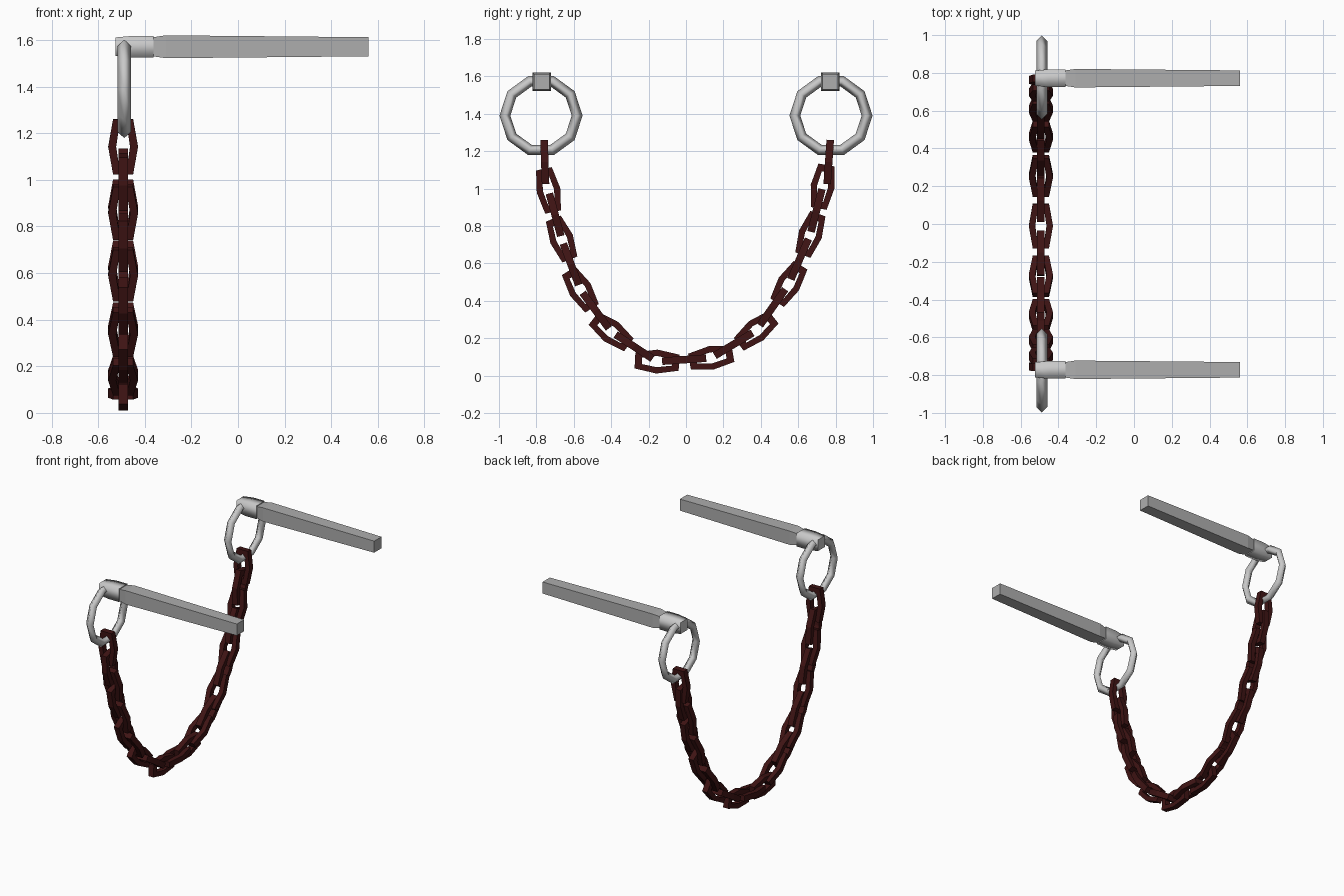
import bpy
import bmesh
from math import sin, cos, pi, radians, atan2
from mathutils import Matrix, Vector

cube = bpy.data.objects.get("Cube")
if cube:
    bpy.data.objects.remove(cube, do_unlink=True)


def material(name, color):
    m = bpy.data.materials.new(name)
    m.use_nodes = True
    m.diffuse_color = (*color, 1)
    m.node_tree.nodes["Principled BSDF"].inputs["Base Color"].default_value = (*color, 1)
    return m


BAR = material("grey steel", (0.42, 0.42, 0.42))
METAL = material("pale steel", (0.58, 0.58, 0.58))
RUST = material("dark red rust", (0.05, 0.007, 0.007))


def loft(name, loops, mat, closed, smooth=False, matrix=Matrix()):
    """Skin matching point loops; closed joins the last to the first, else caps."""
    bm = bmesh.new()
    rows = [[bm.verts.new(matrix @ Vector(p)) for p in loop] for loop in loops]
    pairs = list(zip(rows, rows[1:]))
    if closed:
        pairs.append((rows[-1], rows[0]))
    for a, b in pairs:
        for i in range(len(a)):
            j = (i + 1) % len(a)
            bm.faces.new((a[i], a[j], b[j], b[i])).smooth = smooth
    if not closed:
        bm.faces.new(rows[0])
        bm.faces.new(rows[-1])
    bmesh.ops.recalc_face_normals(bm, faces=bm.faces[:])
    mesh = bpy.data.meshes.new(name)
    bm.to_mesh(mesh)
    bm.free()
    mesh.materials.append(mat)
    obj = bpy.data.objects.new(name, mesh)
    bpy.context.collection.objects.link(obj)
    return obj


def square(x, y, z, h):
    return [(x, y + a * h, z + b * h) for a, b in ((-1, -1), (1, -1), (1, 1), (-1, 1))]


def decagon(x, y, z, r):
    return [(x, y + r * cos(i * pi / 5), z + r * sin(i * pi / 5)) for i in range(10)]


# Spikes with collars and hanging rings, one pair
AXIS_Z, RING_Z, RING_X = 1.571, 1.39, -0.488
for side, y in (("front", -0.772), ("back", 0.772)):
    loft(side + "_spike", [square(x, y, AXIS_Z, h) for x, h in
         ((-0.37, 0.04), (-0.31, 0.049), (0.56, 0.041))], BAR, False)
    loft(side + "_collar", [square(x, y, AXIS_Z, h) for x, h in
         ((-0.525, 0.04), (-0.45, 0.047), (-0.363, 0.047))], METAL, False, True)
    loft(side + "_ring", [decagon(RING_X + dx, y * 1.004, RING_Z, r) for dx, r in
         ((0, 0.222), (0.029, 0.193), (0, 0.164), (-0.029, 0.193))], METAL, True, True)


# Chain links: long hexagons with flat ends
def hexagon(length, end, middle, depth):
    return [(length, -end, depth), (length, end, depth), (0, middle, depth),
            (-length, end, depth), (-length, -end, depth), (0, -middle, depth)]


def link(name, y, z, angle, edge_on):
    along = Vector((0, cos(angle), sin(angle)))
    across = Vector((0, -sin(angle), cos(angle)))
    sideways = Vector((1, 0, 0))
    if edge_on:
        across, sideways = sideways, across
    m = Matrix((along, across, sideways)).transposed().to_4x4()
    m.translation = (-0.493, y, z)
    t = 0.02
    outer, inner = (0.118, 0.043, 0.064), (0.08, 0.018, 0.03)
    loft(name, [hexagon(*outer, -t), hexagon(*outer, t),
                hexagon(*inner, t), hexagon(*inner, -t)], RUST, True, False, m)


# Centre (y, z) and tilt of the links lying in the chain's plane
hang = [(-0.735, 0.99, -78), (-0.665, 0.73, -68), (-0.565, 0.46, -58),
        (-0.40, 0.235, -37), (-0.155, 0.075, -3), (0.135, 0.095, 10),
        (0.375, 0.24, 38), (0.55, 0.49, 58), (0.665, 0.755, 70), (0.73, 1.01, 80)]
for i, (y, z, tilt) in enumerate(hang):
    link(f"flat_link_{i + 1}", y, z, radians(tilt), False)
for i, ((ya, za, _), (yb, zb, _)) in enumerate(zip(hang, hang[1:])):
    link(f"crossing_link_{i + 1}", (ya + yb) / 2, (za + zb) / 2,
         atan2(zb - za, yb - ya), True)
link("front_end_link", -0.755, 1.142, radians(-88), True)
link("back_end_link", 0.763, 1.142, radians(86), True)
